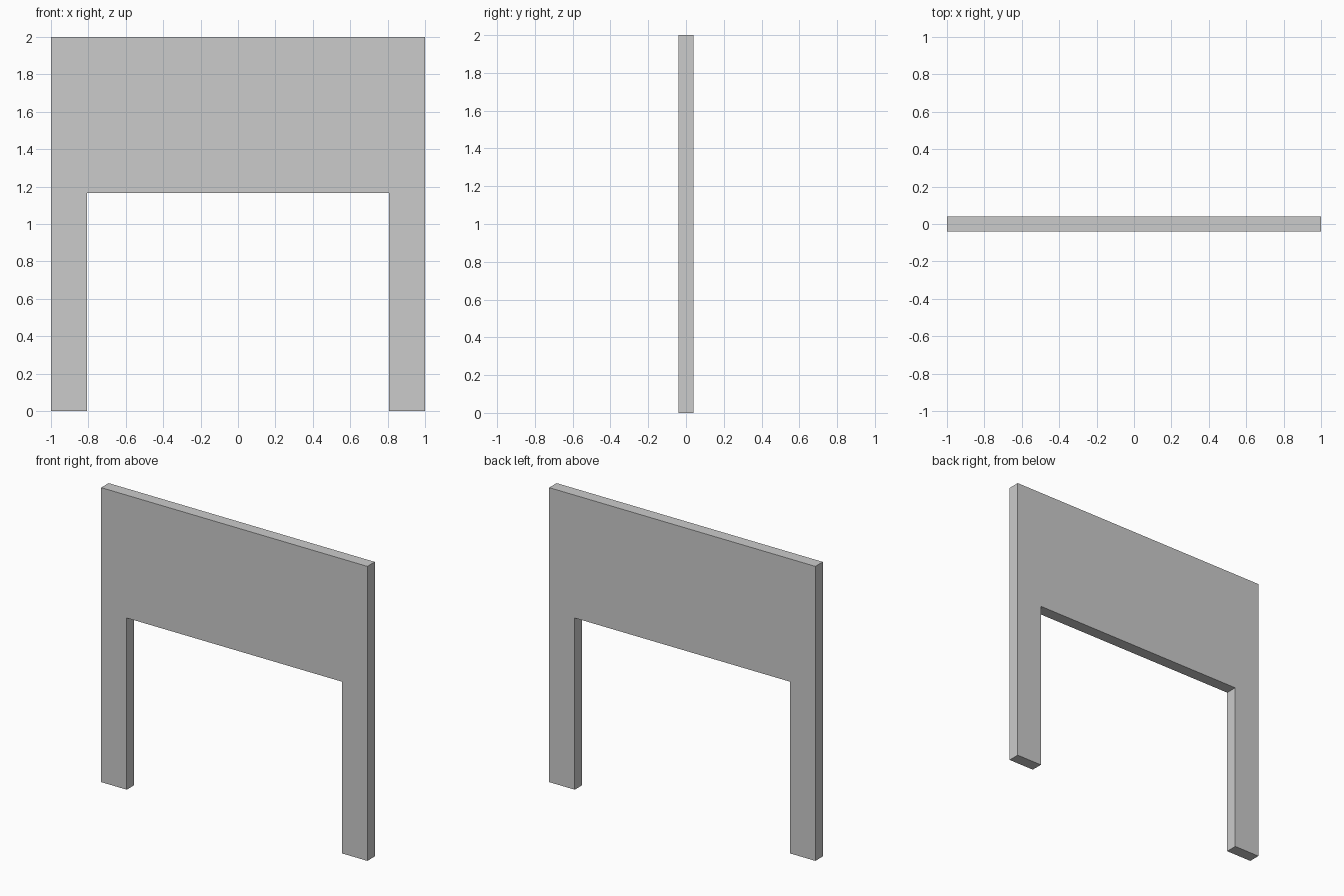
import bpy
import bmesh

if "Cube" in bpy.data.objects:
    bpy.data.objects.remove(bpy.data.objects["Cube"])

HALF_WIDTH, HEIGHT, DEPTH = 1.0, 2.0, 0.08
OPENING_HALF, OPENING_TOP = 0.808, 1.166

# Right half of the arch outline, mirrored to close the profile
right = [(0, HEIGHT), (HALF_WIDTH, HEIGHT), (HALF_WIDTH, 0),
         (OPENING_HALF, 0), (OPENING_HALF, OPENING_TOP), (0, OPENING_TOP)]
outline = right[1:-1] + [(-x, z) for x, z in reversed(right[1:-1])]

# Flat panel with two legs, extruded through its thickness
bm = bmesh.new()
face = bm.faces.new([bm.verts.new((x, -DEPTH / 2, z)) for x, z in outline])
extruded = bmesh.ops.extrude_face_region(bm, geom=[face], use_keep_orig=True)
moved = [v for v in extruded["geom"] if isinstance(v, bmesh.types.BMVert)]
bmesh.ops.translate(bm, verts=moved, vec=(0, DEPTH, 0))
bmesh.ops.recalc_face_normals(bm, faces=bm.faces)

mesh = bpy.data.meshes.new("panel_with_legs")
bm.to_mesh(mesh)
bm.free()
panel = bpy.data.objects.new("panel_with_legs", mesh)
bpy.context.collection.objects.link(panel)
